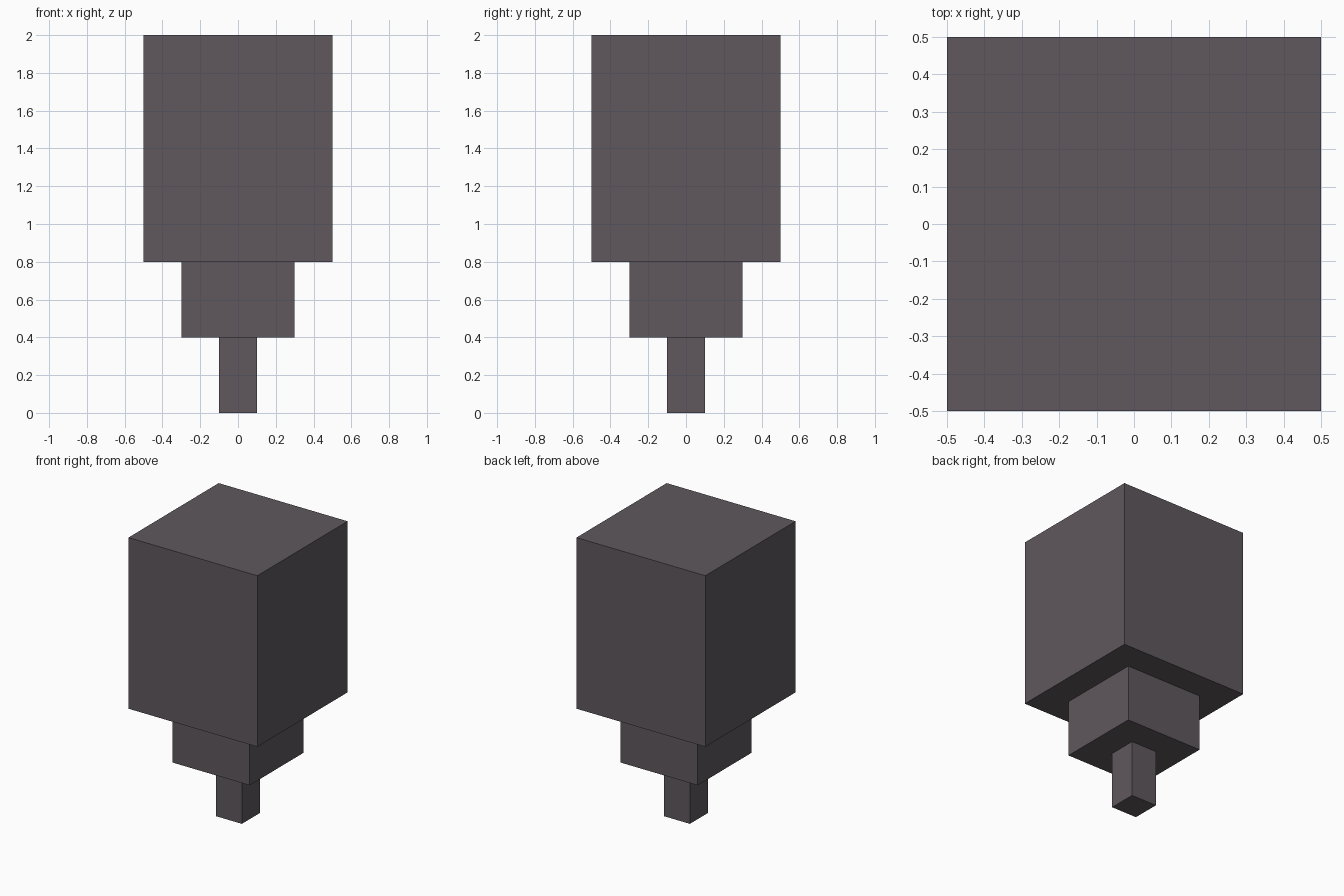
import bpy
import bmesh
from mathutils import Matrix

cube = bpy.data.objects.get("Cube")
if cube:
    bpy.data.objects.remove(cube, do_unlink=True)

# Single dark warm grey for the whole model
grey = bpy.data.materials.new("dark_warm_grey")
grey.use_nodes = True
colour = (0.115, 0.098, 0.112, 1.0)
grey.diffuse_color = colour
grey.node_tree.nodes["Principled BSDF"].inputs["Base Color"].default_value = colour


def square_block(name, width, bottom, top):
    """Flat-shaded square block centred on the vertical axis."""
    height = top - bottom
    place = Matrix.Translation((0, 0, bottom + height / 2))
    scale = Matrix.Diagonal((width, width, height, 1))
    bm = bmesh.new()
    bmesh.ops.create_cube(bm, size=1, matrix=place @ scale)
    mesh = bpy.data.meshes.new(name)
    bm.to_mesh(mesh)
    bm.free()
    mesh.materials.append(grey)
    obj = bpy.data.objects.new(name, mesh)
    bpy.context.collection.objects.link(obj)
    return obj


# Stepped stack: narrow tip, middle collar, large body
square_block("lower_tip", 0.2, 0.0, 0.4)
square_block("middle_collar", 0.6, 0.4, 0.8)
square_block("upper_body", 1.0, 0.8, 2.0)
